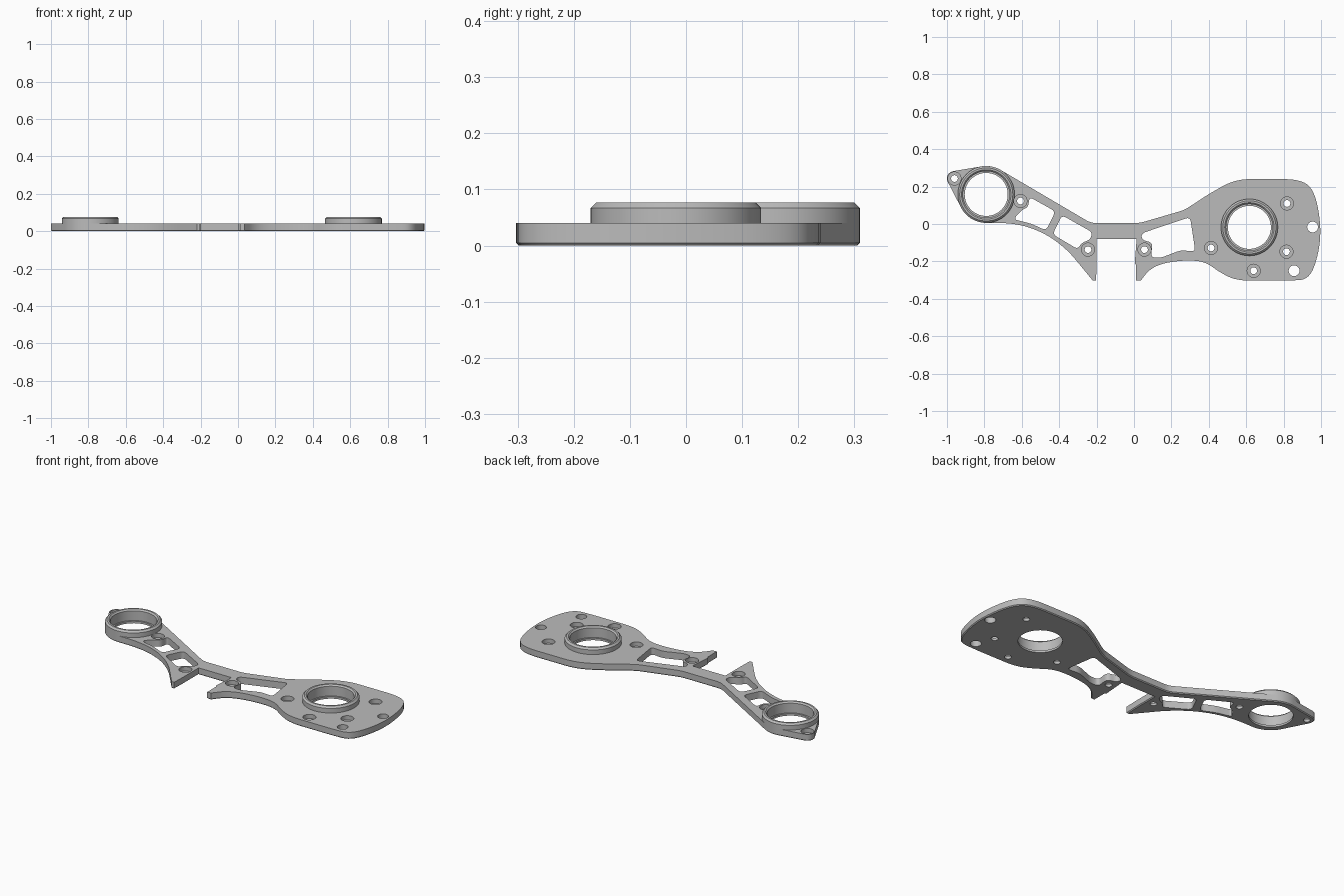
import bpy, bmesh, math
from mathutils import Vector

if "Cube" in bpy.data.objects:
    bpy.data.objects.remove(bpy.data.objects["Cube"])

THICK = 0.04
LEFT_BORE, RIGHT_BORE = (-0.79, 0.158), (0.617, -0.018)
RING_R = 0.152

metal = bpy.data.materials.new("grey metal")
metal.use_nodes = True
metal.diffuse_color = (0.5, 0.5, 0.5, 1)
metal.node_tree.nodes["Principled BSDF"].inputs["Base Color"].default_value = (0.5, 0.5, 0.5, 1)


def finish(bm, name):
    bmesh.ops.recalc_face_normals(bm, faces=bm.faces)
    mesh = bpy.data.meshes.new(name)
    bm.to_mesh(mesh)
    bm.free()
    obj = bpy.data.objects.new(name, mesh)
    bpy.context.collection.objects.link(obj)
    mesh.materials.append(metal)
    return obj


def arc(center, r, start, end, steps=16):
    angles = [math.radians(start + (end - start) * i / steps) for i in range(steps + 1)]
    return [(center[0] + r * math.cos(a), center[1] + r * math.sin(a)) for a in angles]


def rounded(points, reach, closed=True, steps=6):
    """Round corners; reach is how far each curve runs along its edges."""
    pts = [Vector(p) for p in points]
    out = []
    for i, p in enumerate(pts):
        if not closed and i in (0, len(pts) - 1):
            out.append(p)
            continue
        ends = []
        for q in (pts[i - 1], pts[(i + 1) % len(pts)]):
            d = q - p
            ends.append(p + d.normalized() * min(reach, d.length * 0.499))
        for k in range(steps + 1):
            t = k / steps
            out.append(ends[0] * (1 - t) ** 2 + p * 2 * t * (1 - t) + ends[1] * t * t)
    return out


def prism(bm, points, z0, z1, chamfer=0):
    clean = []
    for p in points:
        if not clean or (Vector(p) - Vector(clean[-1])).length > 0.0005:
            clean.append(p)
    base = bm.faces.new([bm.verts.new((p[0], p[1], z0)) for p in clean])
    rim = list(base.edges)
    top = bmesh.ops.extrude_face_region(bm, geom=[base], use_keep_orig=True)
    moved = [g for g in top["geom"] if isinstance(g, bmesh.types.BMVert)]
    bmesh.ops.translate(bm, verts=moved, vec=(0, 0, z1 - z0))
    bmesh.ops.recalc_face_normals(bm, faces=bm.faces)
    if chamfer:
        bmesh.ops.bevel(bm, geom=rim, offset=chamfer, segments=1, affect="EDGES")


def cut(target, name, shapes, z0, z1):
    bm = bmesh.new()
    for shape in shapes:
        prism(bm, shape, z0, z1)
    cutter = finish(bm, name)
    cutter.hide_render = True
    mod = target.modifiers.new(name, "BOOLEAN")
    mod.operation, mod.solver, mod.object = "DIFFERENCE", "EXACT", cutter
    bpy.context.view_layer.objects.active = target
    bpy.ops.object.modifier_apply(modifier=name)
    bpy.data.objects.remove(cutter)


# Plate outline, clockwise from the small lug
ear = arc((-0.96, 0.243), 0.04, 205, 100, 10)
head_top = arc(LEFT_BORE, RING_R, 100, 60, 10)
bridge = rounded([head_top[-1], (-0.23, 0.005), (0.03, 0.005), (0.27, 0.075), (0.4, 0.16)], 0.03, False)
lobe = rounded([(0.4, 0.16), (0.54, 0.24), (0.7, 0.24), (0.89, 0.24), (0.965, 0.18),
                (1.0, 0.0), (0.99, -0.15), (0.94, -0.295), (0.84, -0.303), (0.7, -0.303),
                (0.55, -0.303), (0.46, -0.26), (0.38, -0.2), (0.27, -0.193), (0.15, -0.21),
                (0.08, -0.245), (0.036, -0.303)], 0.1, False)
notch = [(0.012, -0.303), (0.012, -0.22), (0.004, -0.21), (0.014, -0.08),
         (-0.2, -0.08), (-0.2, -0.215), (-0.203, -0.303)]
belly = rounded([(-0.22, -0.303), (-0.28, -0.23), (-0.35, -0.145), (-0.45, -0.065),
                 (-0.57, -0.012), (-0.68, 0.006), LEFT_BORE[:1] + (0.006,)], 0.1, False)
head_low = arc(LEFT_BORE, RING_R, 270, 208, 14)

bm = bmesh.new()
prism(bm, ear + head_top + bridge + lobe + notch + belly + head_low, 0, THICK, 0.005)
plate = finish(bm, "plate")

# Lightening windows
windows = [
    [(-0.56, 0.145), (-0.42, 0.067), (-0.47, -0.035), (-0.55, 0.002), (-0.645, 0.025),
     (-0.6, 0.075), (-0.565, 0.09)],
    [(-0.385, 0.047), (-0.222, -0.045), (-0.235, -0.085), (-0.28, -0.1), (-0.3, -0.135),
     (-0.435, -0.055)],
    [(0.04, -0.05), (0.3, 0.037), (0.328, -0.148), (0.25, -0.14), (0.14, -0.182),
     (0.09, -0.178), (0.1, -0.1), (0.042, -0.085)],
]
cut(plate, "window_cutter", [rounded(w, 0.025) for w in windows], -0.1, 0.1)

# Ring seats, screw holes with wide seats, and two plain holes
screws = [(-0.96, 0.243), (-0.607, 0.123), (-0.246, -0.137), (0.056, -0.137),
          (0.412, -0.128), (0.64, -0.25), (0.815, -0.148), (0.818, 0.11)]
plain = [(0.955, -0.016), (0.856, -0.25)]


def circles(centers, r, n=32):
    return [arc(c, r, 0, 360 - 360 / n, n - 1) for c in centers]


cut(plate, "bore_cutter", circles([LEFT_BORE, RIGHT_BORE], 0.14, 64), -0.1, 0.1)
cut(plate, "hole_cutter", circles(screws, 0.018) + circles(plain, 0.029), -0.1, 0.1)
cut(plate, "seat_cutter", circles(screws, 0.035), 0.015, 0.1)


# Raised bearing rings
def ring(name, center):
    profile = [(0.115, 0), (0.14, 0), (0.14, THICK), (RING_R, THICK), (RING_R, 0.067),
               (0.142, 0.077), (0.132, 0.077), (0.124, 0.069), (0.124, 0.012), (0.115, 0.012)]
    bm = bmesh.new()
    verts = [bm.verts.new((r, 0, z)) for r, z in profile]
    edges = [bm.edges.new((verts[i - 1], verts[i])) for i in range(len(verts))]
    bmesh.ops.spin(bm, geom=verts + edges, cent=(0, 0, 0), axis=(0, 0, 1),
                   angle=math.tau, steps=64)
    bmesh.ops.remove_doubles(bm, verts=bm.verts, dist=0.0001)
    obj = finish(bm, name)
    obj.location = (center[0], center[1], 0)
    return obj


parts = [plate, ring("small_end_ring", LEFT_BORE), ring("large_end_ring", RIGHT_BORE)]
bpy.ops.object.select_all(action="DESELECT")
for part in parts:
    part.select_set(True)
bpy.context.view_layer.objects.active = plate
bpy.ops.object.shade_smooth_by_angle(angle=math.radians(30))
